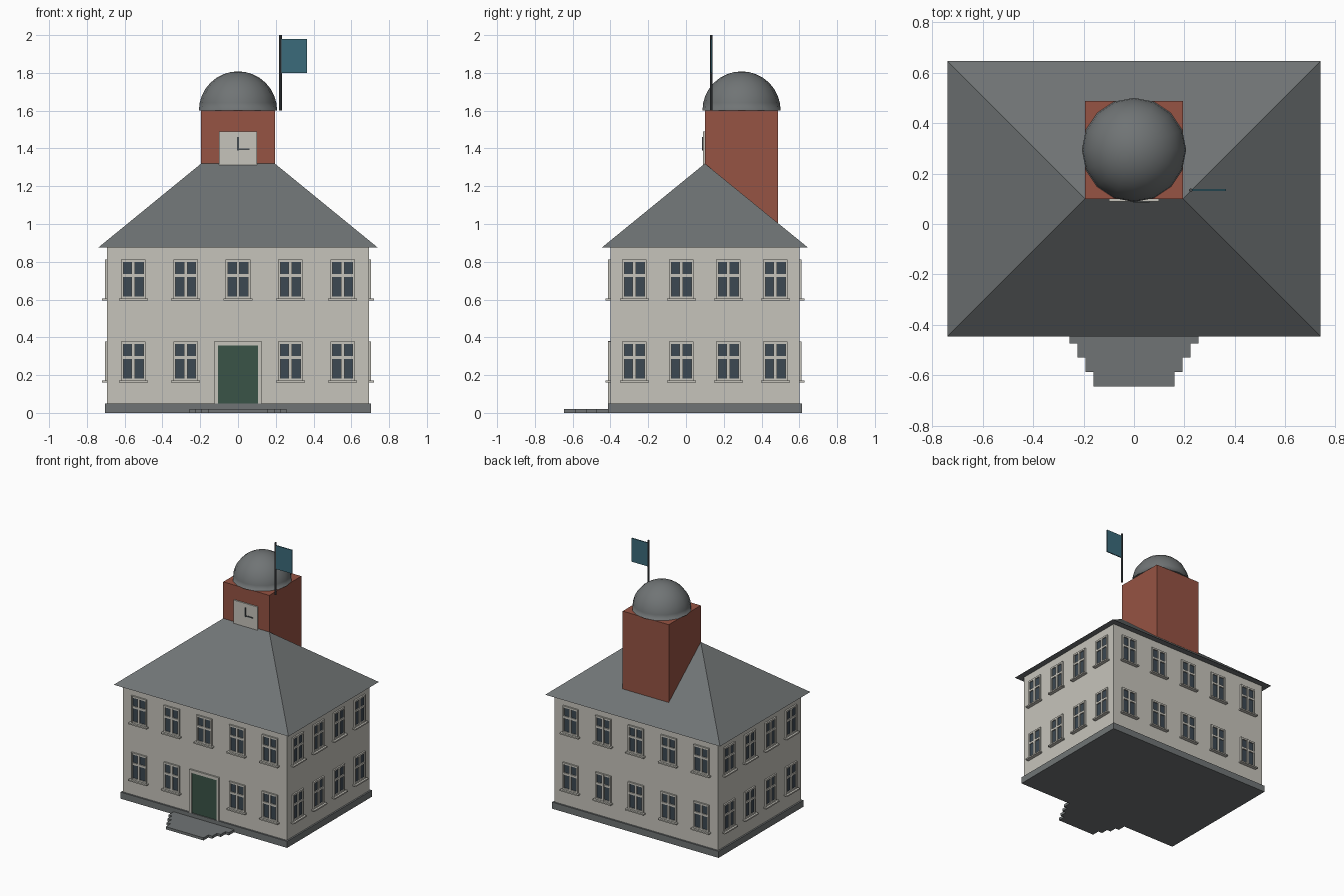
import bpy, bmesh, math
from mathutils import Matrix, Vector

cube = bpy.data.objects.get("Cube")
if cube:
    bpy.data.objects.remove(cube, do_unlink=True)


def material(name, r, g, b):
    lin = [((c / 255 + 0.055) / 1.055) ** 2.4 for c in (r, g, b)] + [1]
    m = bpy.data.materials.new(name)
    m.use_nodes = True
    m.diffuse_color = lin
    bsdf = next(n for n in m.node_tree.nodes if n.type == 'BSDF_PRINCIPLED')
    bsdf.inputs["Base Color"].default_value = lin
    return m


stone = material("pale stone", 198, 196, 187)
slate = material("grey slate", 112, 116, 117)
brick = material("red brick", 150, 83, 67)
green = material("door green", 58, 84, 71)
glass = material("dark glass", 60, 72, 82)
teal = material("flag teal", 59, 107, 123)
iron = material("dark iron", 72, 77, 80)


def add_box(bm, lo, hi, mat=0):
    lo, hi = Vector(lo), Vector(hi)
    mtx = Matrix.Translation((lo + hi) / 2) @ Matrix.Diagonal((*(hi - lo), 1))
    made = bmesh.ops.create_cube(bm, size=1, matrix=mtx)
    for f in {f for v in made["verts"] for f in v.link_faces}:
        f.material_index = mat


def finish(name, bm, *mats):
    mesh = bpy.data.meshes.new(name)
    bm.to_mesh(mesh)
    bm.free()
    for m in mats:
        mesh.materials.append(m)
    return place(name, mesh)


def place(name, mesh, loc=(0, 0, 0), turn=0):
    obj = bpy.data.objects.new(name, mesh)
    obj.location = loc
    obj.rotation_euler.z = turn
    bpy.context.collection.objects.link(obj)
    return obj


def box(name, lo, hi, mat):
    bm = bmesh.new()
    add_box(bm, lo, hi)
    return finish(name, bm, mat)


# Main body
MID = 0.1             # depth centre of the house
WX, WY = 0.693, 0.5   # half sizes of the walls
box("plinth", (-0.705, MID - 0.513, 0), (0.705, MID + 0.513, 0.05), slate)
box("walls", (-WX, MID - WY, 0.05), (WX, MID + WY, 0.875), stone)

# Hipped roof with a short ridge
bm = bmesh.new()
eaves = [bm.verts.new((0.74 * sx, MID + 0.546 * sy, 0.875))
         for sx, sy in ((-1, -1), (1, -1), (1, 1), (-1, 1))]
left, right = [bm.verts.new((x, MID, 1.32)) for x in (-0.195, 0.195)]
a, b, c, d = eaves
for face in ((a, b, right, left), (b, c, right), (c, d, left, right),
             (d, a, left), (d, c, b, a)):
    bm.faces.new(face)
finish("roof", bm, slate)

# Tower and dome
box("tower", (-0.195, 0.1, 0.002), (0.195, 0.487, 1.6), brick)
bm = bmesh.new()
bmesh.ops.create_uvsphere(bm, u_segments=16, v_segments=16, radius=0.207)
bmesh.ops.bisect_plane(bm, geom=bm.verts[:] + bm.edges[:] + bm.faces[:],
                       plane_co=(0, 0, 0), plane_no=(0, 0, 1), clear_inner=True)
bmesh.ops.holes_fill(bm, edges=[e for e in bm.edges if e.is_boundary])
bmesh.ops.recalc_face_normals(bm, faces=bm.faces)
for f in bm.faces:
    f.smooth = f.normal.z > -0.5
for e in bm.edges:
    e.smooth = all(f.smooth for f in e.link_faces)
dome = finish("dome", bm, slate)
dome.location = (0, 0.294, 1.601)

# Clock
box("clock_face", (-0.1, 0.09, 1.295), (0.1, 0.101, 1.49), stone)
box("minute_hand", (-0.004, 0.086, 1.39), (0.004, 0.091, 1.46), iron)
box("hour_hand", (-0.004, 0.086, 1.392), (0.062, 0.091, 1.4), iron)

# Flag
bm = bmesh.new()
bmesh.ops.create_cone(bm, cap_ends=True, segments=8, radius1=0.007,
                      radius2=0.007, depth=0.4)
pole = finish("flag_pole", bm, iron)
pole.location = (0.225, 0.134, 1.8)
box("flag", (0.23, 0.13, 1.8), (0.365, 0.138, 1.98), teal)

# Window: glass, frame bars and sill, outward is -y
bm = bmesh.new()
add_box(bm, (-0.06, -0.004, -0.1), (0.06, 0.002, 0.1), 1)
for x0, x1 in ((-0.065, -0.053), (-0.009, 0.009), (0.053, 0.065)):
    add_box(bm, (x0, -0.012, -0.1), (x1, 0.002, 0.106))
for z0, z1 in ((-0.1, -0.088), (0.014, 0.03), (0.093, 0.106)):
    add_box(bm, (-0.053, -0.0115, z0), (0.053, 0.002, z1))
add_box(bm, (-0.077, -0.027, -0.11), (0.077, 0.002, -0.1))
window = finish("window", bm, stone, glass)
pane = window.data
bpy.data.objects.remove(window)

for floor, z in (("lower", 0.271), ("upper", 0.705)):
    for i in range(-2, 3):
        x = i * 0.277
        if floor == "upper" or i:
            place(floor + "_front_window", pane, (x, MID - WY, z))
        place(floor + "_back_window", pane, (x, MID + WY, z), math.pi)
    for i in range(4):
        y = MID + (i - 1.5) * 0.249
        place(floor + "_left_window", pane, (WX, y, z), math.pi / 2)
        place(floor + "_right_window", pane, (-WX, y, z), -math.pi / 2)

# Door with its surround
front = MID - WY
box("door", (-0.105, front - 0.006, 0.05), (0.105, front + 0.01, 0.357), green)
bm = bmesh.new()
for side in (-1, 1):
    x0, x1 = sorted((side * 0.105, side * 0.125))
    add_box(bm, (x0, front - 0.012, 0.05), (x1, front + 0.01, 0.38))
add_box(bm, (-0.105, front - 0.012, 0.357), (0.105, front + 0.01, 0.38))
finish("door_frame", bm, stone)

# Low entrance slabs, narrowing outwards
y = front - 0.01
for half, edge in ((0.256, -0.475), (0.225, -0.53), (0.193, -0.587), (0.16, -0.645)):
    box("entrance_slab", (-half, edge, 0), (half, y, 0.02), slate)
    y = edge
